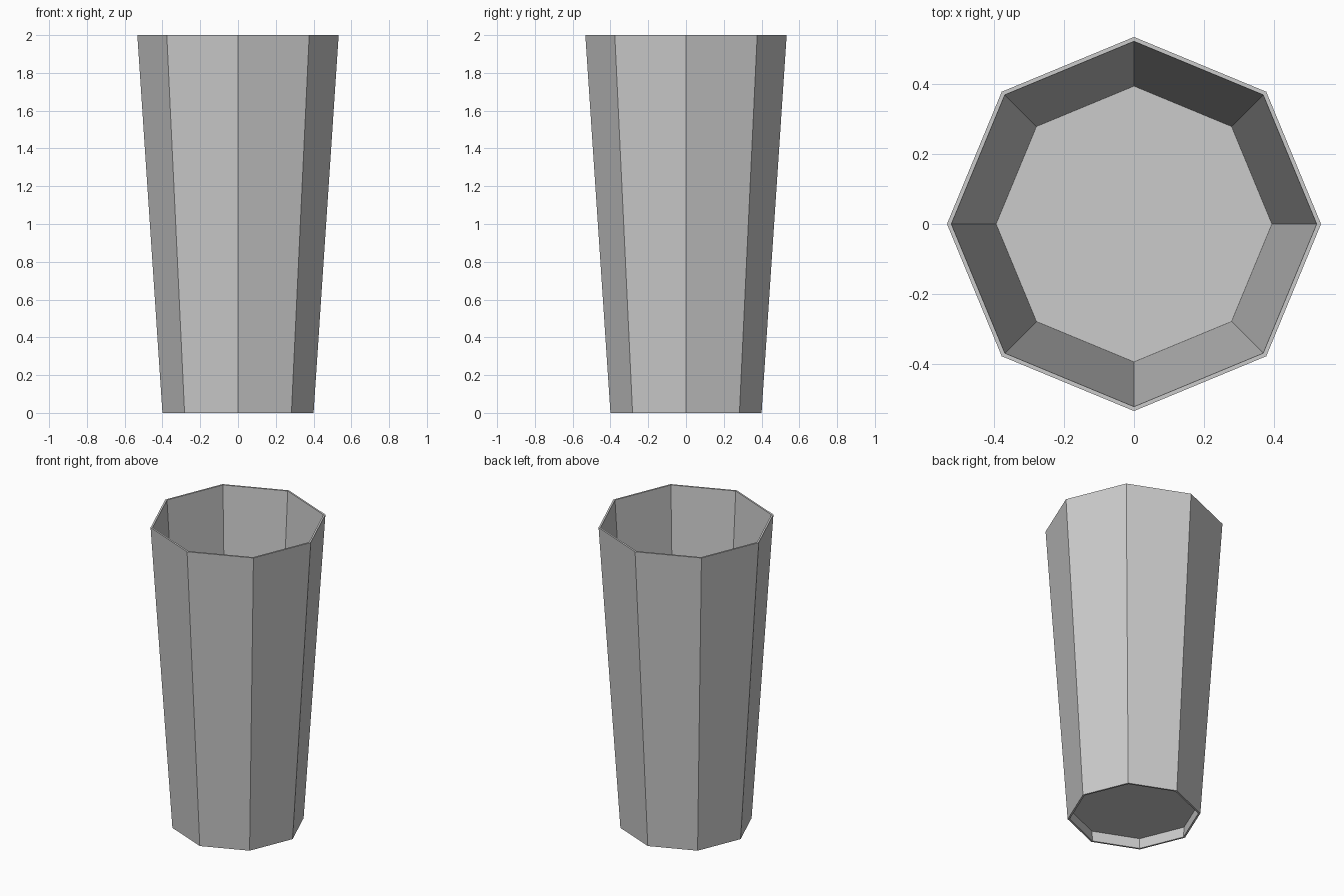
import bpy, bmesh
from math import cos, sin, pi

if "Cube" in bpy.data.objects:
    bpy.data.objects.remove(bpy.data.objects["Cube"])

SIDES = 8
WALL = 0.0125

def outer(z):
    return 0.40 + 0.0665 * z

def inner(z):
    return outer(z) - WALL

# cross-section: recessed underside -> foot rim -> outside -> top rim -> inside floor
profile = [(inner(0.07), 0.07), (inner(0), 0), (outer(0), 0),
           (outer(2), 2), (inner(2), 2), (inner(0.083), 0.083)]

bm = bmesh.new()
rings = [[bm.verts.new((r * cos(2 * pi * i / SIDES), r * sin(2 * pi * i / SIDES), z))
          for i in range(SIDES)] for r, z in profile]

# walls and rims
for a, b in zip(rings, rings[1:]):
    for i in range(SIDES):
        j = (i + 1) % SIDES
        bm.faces.new((a[i], a[j], b[j], b[i]))

# floor underside and top
bm.faces.new(rings[0][::-1])
bm.faces.new(rings[-1])
bmesh.ops.recalc_face_normals(bm, faces=bm.faces)

mesh = bpy.data.meshes.new("octagonal_cup")
bm.to_mesh(mesh)
bm.free()
cup = bpy.data.objects.new("octagonal_cup", mesh)
bpy.context.collection.objects.link(cup)
